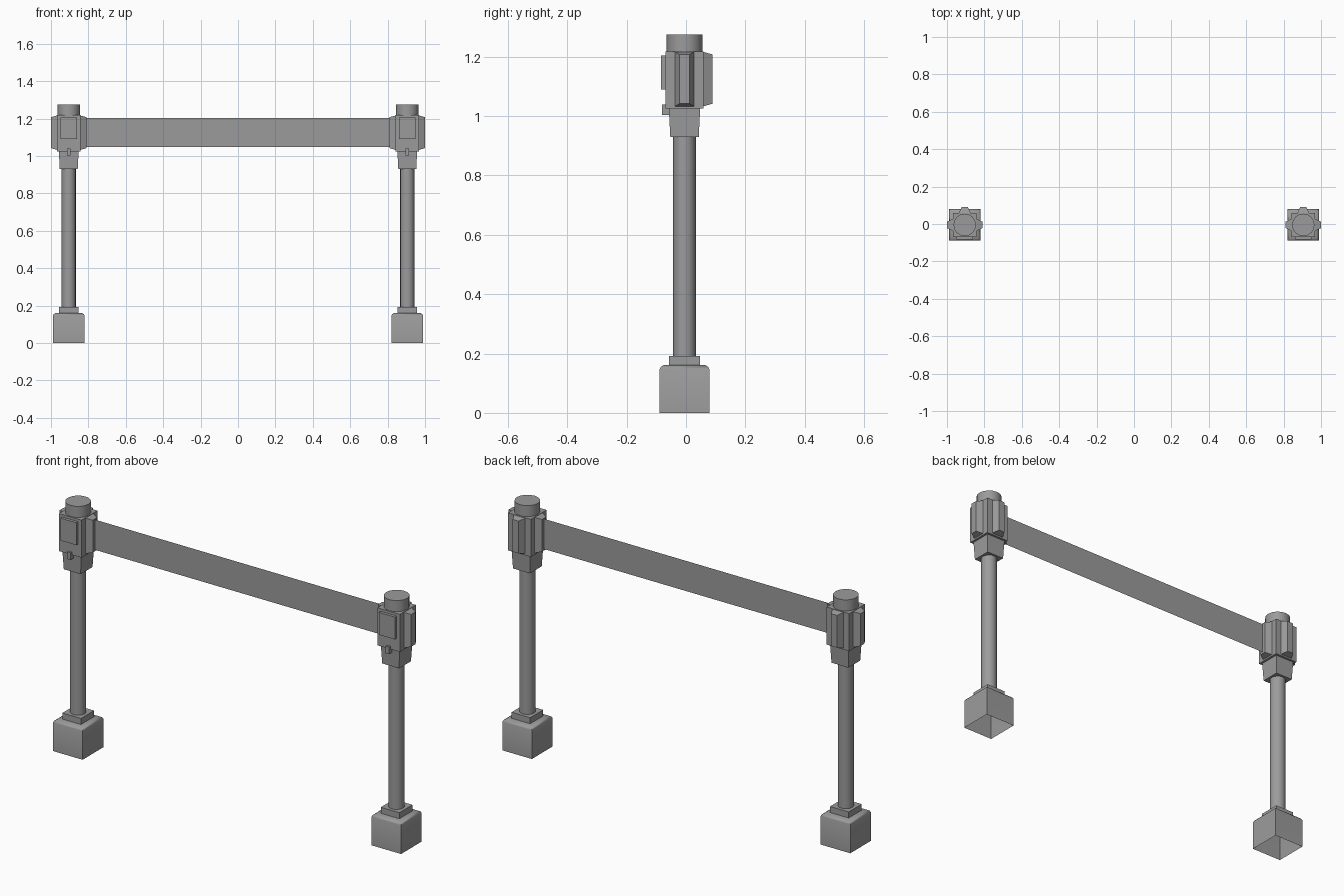
import bpy, bmesh, math

cube = bpy.data.objects.get("Cube")
if cube:
    bpy.data.objects.remove(cube, do_unlink=True)

grey = bpy.data.materials.new("mid_grey")
grey.use_nodes = True
COLOUR = (0.33, 0.33, 0.33, 1)
grey.diffuse_color = COLOUR
grey.node_tree.nodes["Principled BSDF"].inputs["Base Color"].default_value = COLOUR

POST_X, MID_Y = 0.905, -0.005


def loft(name, rings, origin, bottom=True, smooth=False):
    """Skin a stack of matching rings of points and cap the ends."""
    bm = bmesh.new()
    loops = [[bm.verts.new(p) for p in ring] for ring in rings]
    for low, high in zip(loops, loops[1:]):
        for i in range(len(low)):
            j = (i + 1) % len(low)
            bm.faces.new((low[i], low[j], high[j], high[i]))
    bm.faces.new(loops[-1])
    if bottom:
        bm.faces.new(loops[0][::-1])
    bmesh.ops.recalc_face_normals(bm, faces=bm.faces)
    mesh = bpy.data.meshes.new(name)
    bm.to_mesh(mesh)
    bm.free()
    mesh.materials.append(grey)
    obj = bpy.data.objects.new(name, mesh)
    obj.location = origin
    bpy.context.collection.objects.link(obj)
    if smooth:
        bpy.ops.object.select_all(action='DESELECT')
        obj.select_set(True)
        bpy.context.view_layer.objects.active = obj
        bpy.ops.object.shade_smooth_by_angle(angle=math.radians(50))
    return obj


def rect(hx, y0, y1, z):
    return [(-hx, y0, z), (hx, y0, z), (hx, y1, z), (-hx, y1, z)]


def square(h, z):
    return rect(h, -h, h, z)


def circle(r, z, n):
    return [(r * math.cos(math.tau * i / n), r * math.sin(math.tau * i / n), z)
            for i in range(n)]


def rib_ring(z, tip_z):
    # trapezoid section pointing along +y, with slightly drawn-in ends
    return [(-0.034, 0.06, z), (0.034, 0.06, z), (0.017, 0.095, tip_z), (-0.017, 0.095, tip_z)]


for side, x in (("left", POST_X), ("right", -POST_X)):
    at = (x, MID_Y, 0)

    # hollow weighted foot with softened top edges, and its collar plate
    loft(side + "_foot", [square(0.084, 0), square(0.084, 0.147), square(0.08, 0.155),
                          square(0.07, 0.161)], at, bottom=False, smooth=True)
    loft(side + "_foot_plate", [square(0.053, 0.155), square(0.053, 0.192)], at)

    # pole and tapered neck
    loft(side + "_pole", [circle(0.038, 0.19, 16), circle(0.038, 0.935, 16)], at, smooth=True)
    loft(side + "_neck", [square(0.048, 0.93), square(0.053, 1.03)], at)

    # head block and round cap
    loft(side + "_head", [square(0.064, 1.025), square(0.064, 1.218)], at)
    loft(side + "_cap", [circle(0.06, 1.21, 16), circle(0.06, 1.275, 16)], at, smooth=True)

    # front panel and small latch
    loft(side + "_front_panel", [rect(0.045, -0.079, -0.06, 1.09),
                                 rect(0.045, -0.079, -0.06, 1.205)], at)
    loft(side + "_latch", [rect(0.009, -0.076, -0.045, 1.003),
                           rect(0.009, -0.076, -0.045, 1.04)], at)

    # belt slot ribs on the back and both sides
    for place, turn in (("back", 0), ("outer", -90), ("inner", 90)):
        rib = loft(side + "_" + place + "_rib",
                   [rib_ring(1.032, 1.042), rib_ring(1.217, 1.208)], at)
        rib.rotation_euler.z = math.radians(turn)

# flat belt between the heads
bpy.ops.mesh.primitive_plane_add(size=1, location=(0, MID_Y, 1.127), rotation=(math.pi / 2, 0, 0))
belt = bpy.context.object
belt.name = "belt"
belt.scale = (1.64, 0.155, 1)
belt.data.materials.append(grey)
